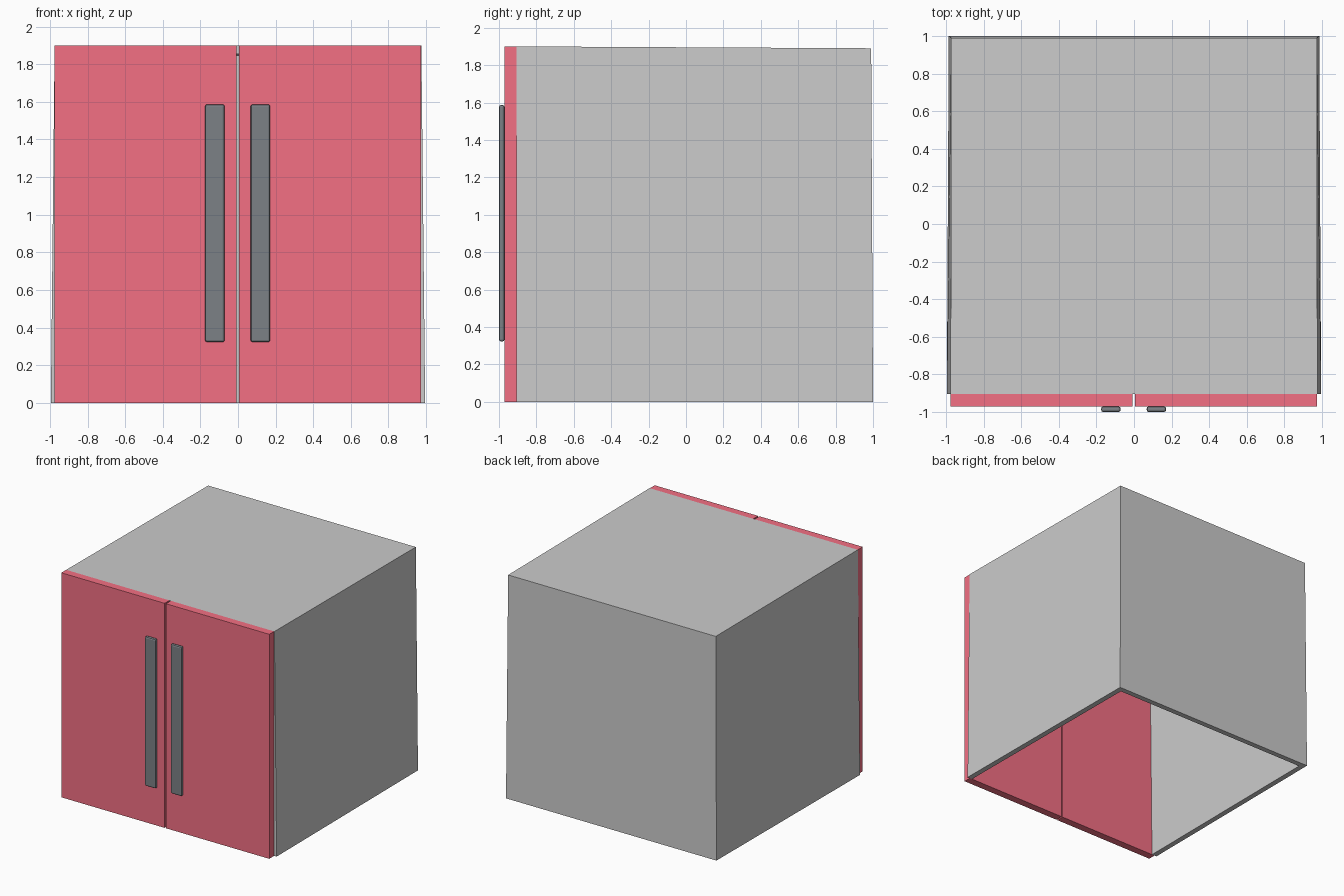
import bpy, bmesh

if "Cube" in bpy.data.objects:
    bpy.data.objects.remove(bpy.data.objects["Cube"])


def material(name, rgb):
    m = bpy.data.materials.new(name)
    m.diffuse_color = (*rgb, 1)
    m.use_nodes = True
    m.node_tree.nodes["Principled BSDF"].inputs["Base Color"].default_value = m.diffuse_color
    return m


def add_object(name, bm, mat=None):
    bmesh.ops.recalc_face_normals(bm, faces=bm.faces)
    mesh = bpy.data.meshes.new(name)
    bm.to_mesh(mesh)
    bm.free()
    ob = bpy.data.objects.new(name, mesh)
    bpy.context.collection.objects.link(ob)
    if mat:
        mesh.materials.append(mat)
    return ob


def box(name, lo, hi, mat):
    bm = bmesh.new()
    bmesh.ops.create_cube(bm, size=1)
    for v in bm.verts:
        v.co = [(a + b) / 2 + c * (b - a) for a, b, c in zip(lo, hi, v.co)]
    return add_object(name, bm, mat)


RED = material("red_door", (0.9, 0.16, 0.23))
DARK = material("dark_handle", (0.2, 0.22, 0.24))
WALL, FRONT = 0.046, -0.905

# Carcass: drafted shell, open at the front and the bottom
bm = bmesh.new()


def corners(inset):
    """Front-bottom, front-top, back-bottom, back-top; left then right."""
    top = inset
    pts = [(0.995, FRONT, 0), (0.975, FRONT, 1.9 - top),
           (0.985, 1.0 - inset, 0), (0.972, 0.99 - inset, 1.89 - top)]
    return [[bm.verts.new((s * (x - inset), y, z)) for x, y, z in pts] for s in (-1, 1)]


outer, inner = corners(0), corners(WALL)
for L, R in (outer, inner):
    for s in (L, R):
        bm.faces.new((s[0], s[2], s[3], s[1]))
    bm.faces.new((L[1], R[1], R[3], L[3]))
    bm.faces.new((L[2], L[3], R[3], R[2]))
# Rim joining both skins around the open edges
loop = [(0, 0), (0, 1), (1, 1), (1, 0), (1, 2), (0, 2)]
for (a, i), (b, j) in zip(loop, loop[1:] + loop[:1]):
    bm.faces.new((outer[a][i], outer[b][j], inner[b][j], inner[a][i]))
add_object("cabinet_carcass", bm)

# Pair of doors with bar handles
for side, door_x, bar_x in (("left", (-0.975, -0.008), (-0.175, -0.071)),
                            ("right", (0.004, 0.972), (0.067, 0.171))):
    box(side + "_door", (door_x[0], -0.97, 0), (door_x[1], FRONT, 1.9), RED)
    bar = box(side + "_handle", (bar_x[0], -1.0, 0.322), (bar_x[1], -0.97, 1.587), DARK)
    bev = bar.modifiers.new("rounded_edges", "BEVEL")
    bev.width, bev.segments = 0.012, 2
